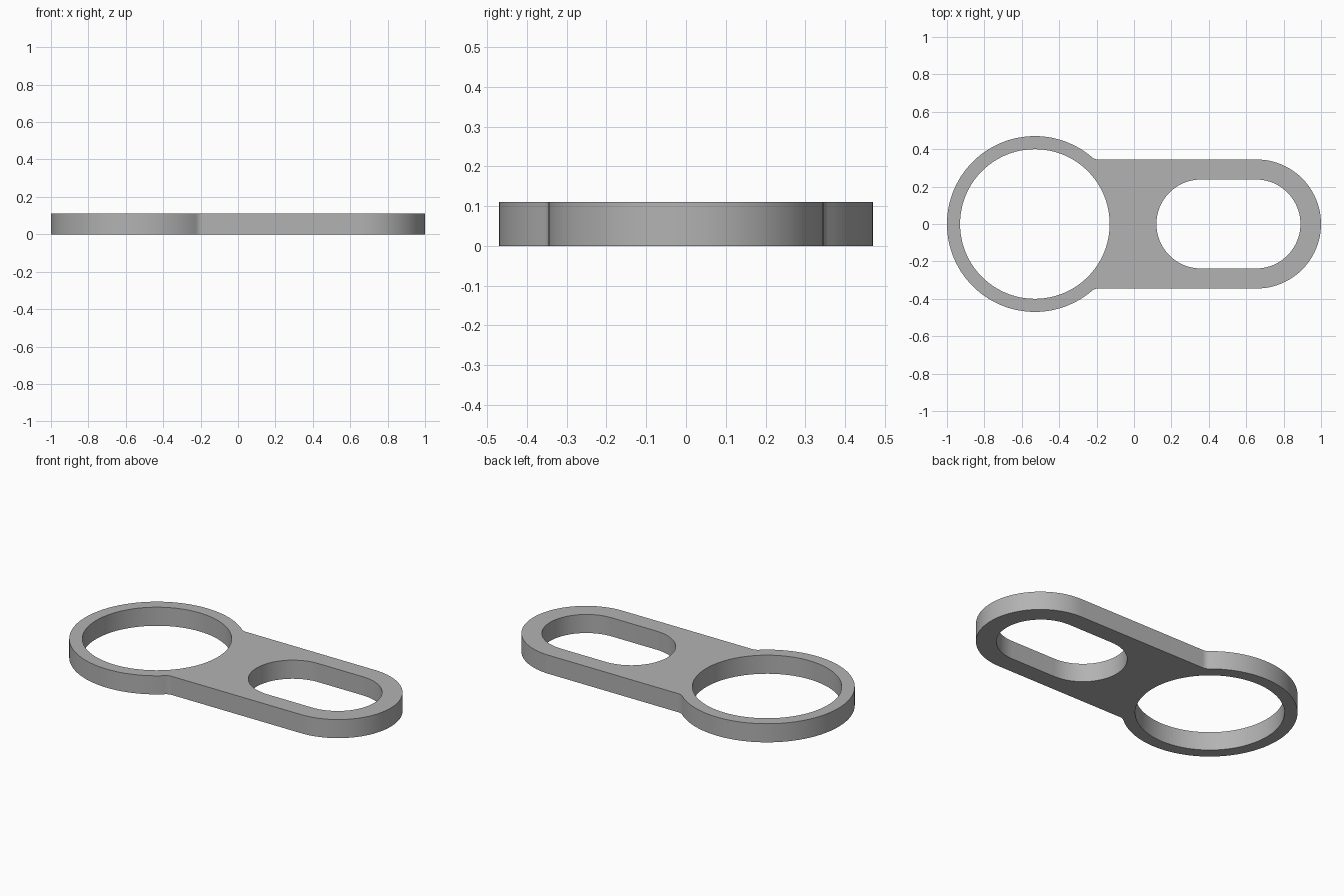
import bpy
import bmesh
from math import pi, cos, sin, atan2, sqrt

cube = bpy.data.objects.get("Cube")
if cube:
    bpy.data.objects.remove(cube)

THICK = 0.11
RING_X, RING_R, HOLE_R = -0.53, 0.47, 0.40
ARM_R, ARM_X = 0.345, 0.655
SLOT_R, SLOT_X1, SLOT_X2 = 0.238, 0.358, 0.652
FILLET = 0.05


def arc(cx, cy, r, a0, a1, n):
    return [(cx + r * cos(a0 + (a1 - a0) * i / n),
             cy + r * sin(a0 + (a1 - a0) * i / n)) for i in range(n + 1)]


# Upper half of the outline: rounded arm end, fillet, ring
dy = ARM_R + FILLET
dx = sqrt((RING_R + FILLET) ** 2 - dy ** 2)
join = atan2(dy, dx)
half = arc(ARM_X, 0, ARM_R, 0, pi / 2, 24)
half += arc(RING_X + dx, dy, FILLET, -pi / 2, join - pi, 8)
half += arc(RING_X, 0, RING_R, join, pi, 48)[1:]
outline = half + [(x, -y) for x, y in half[-2:0:-1]]

# Round hole and slot
hole = arc(RING_X, 0, HOLE_R, 0, 2 * pi, 96)[:-1]
slot = (arc(SLOT_X2, 0, SLOT_R, -pi / 2, pi / 2, 40)
        + arc(SLOT_X1, 0, SLOT_R, pi / 2, 3 * pi / 2, 40))

# Flat plate with both openings, filled from its outlines
bm = bmesh.new()
for loop in (outline, hole, slot):
    verts = [bm.verts.new((x, y, 0)) for x, y in loop]
    for a, b in zip(verts, verts[1:] + verts[:1]):
        bm.edges.new((a, b))
bmesh.ops.triangle_fill(bm, edges=bm.edges[:], use_beauty=True, normal=(0, 0, 1))

# Thickness
top = bmesh.ops.extrude_face_region(bm, geom=bm.faces[:], use_keep_orig=True)
bmesh.ops.translate(bm, vec=(0, 0, THICK),
                    verts=[g for g in top["geom"] if isinstance(g, bmesh.types.BMVert)])
bmesh.ops.recalc_face_normals(bm, faces=bm.faces[:])

mesh = bpy.data.meshes.new("link_plate")
bm.to_mesh(mesh)
bm.free()
plate = bpy.data.objects.new("link_plate", mesh)
bpy.context.collection.objects.link(plate)

# Grey material
grey = bpy.data.materials.new("plain_grey")
grey.use_nodes = True
colour = (0.45, 0.45, 0.45, 1)
grey.diffuse_color = colour
grey.node_tree.nodes["Principled BSDF"].inputs["Base Color"].default_value = colour
mesh.materials.append(grey)

bpy.ops.object.select_all(action="DESELECT")
plate.select_set(True)
bpy.context.view_layer.objects.active = plate
bpy.ops.object.shade_smooth_by_angle(angle=pi / 6)
